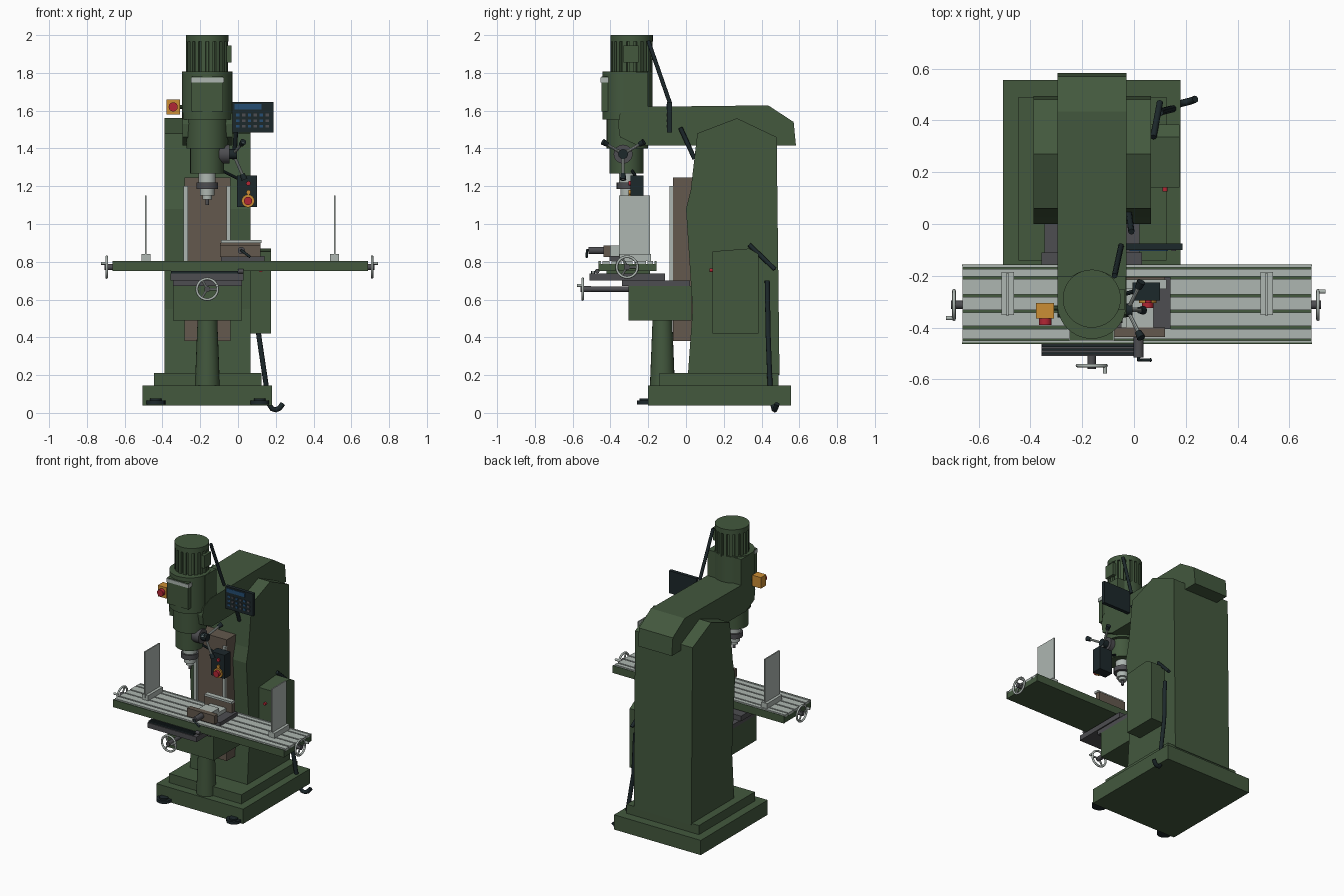
import bpy, bmesh, math
from mathutils import Vector


def mat(name, r, g, b):
    m = bpy.data.materials.new(name)
    m.diffuse_color = (r, g, b, 1)
    return m


GREEN = mat("machine green", 0.056, 0.098, 0.048)
LIGHT = mat("ground steel", 0.42, 0.47, 0.44)
BROWN = mat("slideway brown", 0.125, 0.098, 0.075)
GREY = mat("dark grey", 0.075, 0.075, 0.082)
BLACK = mat("blue black", 0.012, 0.021, 0.024)
ORANGE = mat("orange", 0.60, 0.27, 0.035)
RED = mat("red", 0.45, 0.02, 0.035)
BLUE = mat("screen blue", 0.018, 0.075, 0.17)


def finish(name, bm, m, smooth=False):
    bmesh.ops.recalc_face_normals(bm, faces=bm.faces)
    me = bpy.data.meshes.new(name)
    bm.to_mesh(me)
    bm.free()
    me.materials.append(m)
    ob = bpy.data.objects.new(name, me)
    bpy.context.collection.objects.link(ob)
    if smooth:
        bpy.ops.object.select_all(action='DESELECT')
        bpy.context.view_layer.objects.active = ob
        ob.select_set(True)
        bpy.ops.object.shade_smooth_by_angle(angle=math.radians(35))
    return ob


def box(name, x, y, z, m):
    """Box from (min, max) pairs."""
    bm = bmesh.new()
    bmesh.ops.create_cube(bm, size=1)
    for v in bm.verts:
        v.co = [a[0] + (c + 0.5) * (a[1] - a[0]) for a, c in zip((x, y, z), v.co)]
    return finish(name, bm, m)


def rod(name, p, q, r, m, r2=None, seg=24):
    """Cylinder or cone from p to q."""
    p, q = Vector(p), Vector(q)
    bm = bmesh.new()
    bmesh.ops.create_cone(bm, cap_ends=True, segments=seg, radius1=r,
                          radius2=r if r2 is None else r2, depth=(q - p).length)
    rot = (q - p).to_track_quat('Z', 'Y')
    for v in bm.verts:
        v.co = rot @ v.co + (p + q) / 2
    return finish(name, bm, m, True)


def side_profile(name, pts, x, m):
    """Extrude a (y, z) outline between two x values."""
    bm = bmesh.new()
    a = [bm.verts.new((x[0], y, z)) for y, z in pts]
    b = [bm.verts.new((x[1], y, z)) for y, z in pts]
    bm.faces.new(a)
    bm.faces.new(b[::-1])
    for i in range(len(pts)):
        j = (i + 1) % len(pts)
        bm.faces.new((a[i], a[j], b[j], b[i]))
    return finish(name, bm, m)


def tube(name, pts, r, m):
    cu = bpy.data.curves.new(name, 'CURVE')
    cu.dimensions = '3D'
    cu.bevel_depth, cu.bevel_resolution, cu.use_fill_caps = r, 2, True
    s = cu.splines.new('POLY')
    s.points.add(len(pts) - 1)
    for sp, p in zip(s.points, pts):
        sp.co = (*p, 1)
    cu.materials.append(m)
    ob = bpy.data.objects.new(name, cu)
    bpy.context.collection.objects.link(ob)
    return ob


def handwheel(name, c, axis, r=0.055):
    """Rim, spokes, hub and crank grip facing along axis."""
    c, n = Vector(c), Vector(axis)
    u = Vector((0, 0, 1))
    w = n.cross(u)
    at = lambda a, k: c + (u * math.cos(a) + w * math.sin(a)) * k
    rim = tube(name + "_rim", [at(i * math.tau / 28, r) for i in range(28)], 0.007, LIGHT)
    rim.data.splines[0].use_cyclic_u = True
    for i in range(3):
        rod(name + "_spoke", c, at(0.5 + i * math.tau / 3, r), 0.006, LIGHT, seg=8)
    rod(name + "_hub", c - n * 0.045, c + n * 0.012, 0.016, GREY, seg=16)
    g = at(-1.2, r)
    rod(name + "_grip", g, g + n * 0.03, 0.008, LIGHT, seg=12)


# Base and levelling feet
box("base", (-0.505, 0.18), (-0.2, 0.555), (0.04, 0.145), GREEN)
box("base_step", (-0.445, 0.125), (-0.14, 0.49), (0.145, 0.21), GREEN)
for x in (-0.435, 0.115):
    rod("foot", (x, -0.21, 0.045), (x, -0.21, 0.065), 0.05, BLACK)
    rod("foot_bolt", (x, -0.215, 0.065), (x, -0.215, 0.075), 0.03, BLACK)

# Column and overhead ram
side_profile("column", [(0.01, 0.2), (0.035, 0.55), (0, 1.08), (0.025, 1.18), (0.06, 1.48),
                        (0.27, 1.56), (0.48, 1.46), (0.495, 0.2)], (-0.388, 0.066), GREEN)
side_profile("ram", [(-0.35, 1.46), (-0.36, 1.53), (-0.35, 1.585), (-0.27, 1.62), (0.435, 1.628),
                     (0.57, 1.54), (0.582, 1.415), (-0.255, 1.415)], (-0.295, -0.028), GREEN)

# Vertical slideway with bright rails
box("slideway", (-0.283, -0.04), (-0.07, 0.04), (0.38, 1.245), BROWN)
for x in (-0.288, -0.062):
    box("slide_rail", (x, x + 0.022), (-0.088, -0.06), (0.7, 1.2), LIGHT)

# Knee, its post and the saddle
rod("knee_post", (-0.162, -0.125, 0.145), (-0.162, -0.125, 0.5), 0.066, GREEN, 0.052)
box("knee", (-0.345, 0.022), (-0.305, 0.03), (0.49, 0.672), GREEN)
box("knee_top", (-0.345, 0.022), (-0.34, 0.02), (0.672, 0.702), GREY)
box("saddle", (-0.358, 0.03), (-0.51, -0.11), (0.702, 0.738), GREY)
box("saddle_neck", (-0.335, 0.01), (-0.42, -0.19), (0.738, 0.76), GREEN)
for y in (-0.5, -0.485, -0.47):
    box("saddle_rib", (-0.355, 0.0), (y - 0.004, y + 0.004), (0.738, 0.75), BLACK)
rod("saddle_knob", (0.0, -0.47, 0.75), (0.03, -0.47, 0.75), 0.012, GREY, seg=12)

# Work table with slotted ground top
box("table", (-0.662, 0.686), (-0.461, -0.157), (0.75, 0.788), GREEN)
for y0, y1 in ((-0.458, -0.449), (-0.443, -0.405), (-0.394, -0.341), (-0.332, -0.282),
               (-0.272, -0.212), (-0.203, -0.174), (-0.168, -0.159)):
    box("table_strip", (-0.662, 0.686), (y0, y1), (0.788, 0.804), LIGHT)
for y in (-0.461, -0.159):
    box("table_edge", (-0.664, 0.688), (y - 0.003, y + 0.003), (0.75, 0.803), GREEN)
handwheel("left_wheel", (-0.695, -0.312, 0.772), (-1, 0, 0))
handwheel("right_wheel", (0.71, -0.312, 0.772), (1, 0, 0))
handwheel("front_wheel", (-0.163, -0.547, 0.655), (0, -1, 0))
rod("front_shaft", (-0.163, -0.54, 0.655), (-0.163, -0.3, 0.655), 0.014, GREY, seg=16)

# Splash guards
for x in (-0.488, 0.512):
    box("guard_foot", (x - 0.024, x + 0.024), (-0.352, -0.185), (0.804, 0.84), LIGHT)
    box("guard_panel", (x - 0.004, x + 0.004), (-0.355, -0.19), (0.82, 1.15), LIGHT)

# Vise
box("vise_base", (-0.09, 0.14), (-0.405, -0.205), (0.804, 0.83), GREY)
box("vise_bed", (-0.05, 0.075), (-0.4, -0.22), (0.83, 0.855), LIGHT)
box("vise_front_jaw", (-0.095, 0.12), (-0.437, -0.4), (0.825, 0.885), BROWN)
box("vise_back_jaw", (-0.095, 0.12), (-0.24, -0.205), (0.83, 0.9), BROWN)
box("vise_jaw_plate", (-0.09, 0.125), (-0.25, -0.215), (0.9, 0.915), LIGHT)
box("vise_slider", (-0.03, 0.075), (-0.4, -0.32), (0.855, 0.885), LIGHT)
rod("vise_screw", (0.018, -0.515, 0.86), (0.018, -0.43, 0.86), 0.019, GREY)
tube("vise_crank", [(0.018, -0.51, 0.86), (0.018, -0.525, 0.86), (0.065, -0.525, 0.825)], 0.007, BLACK)

# Milling head
HX, HY = -0.163, -0.31
rod("head", (HX, HY, 1.552), (HX, HY, 1.808), 0.133, GREEN, seg=40)
box("head_block", (-0.295, -0.03), (-0.33, -0.2), (1.552, 1.805), GREEN)
rod("head_lower", (HX, HY, 1.4), (HX, HY, 1.56), 0.11, GREEN, seg=32)
rod("quill_housing", (HX, -0.315, 1.268), (HX, -0.315, 1.41), 0.09, GREEN, 0.09, 32)
box("head_panel", (-0.247, -0.08), (-0.448, -0.39), (1.595, 1.78), GREEN)
box("head_label", (-0.25, -0.075), (-0.452, -0.4), (1.75, 1.775), LIGHT)

# Motor with cooling fins
MY = -0.288
rod("motor_core", (HX, MY, 1.8), (HX, MY, 1.97), 0.098, GREEN, seg=32)
rod("motor_cap", (HX, MY, 1.965), (HX, MY, 2.0), 0.112, GREEN, seg=40)
for i in range(18):
    a = i * math.tau / 18
    d = Vector((math.cos(a), math.sin(a), 0))
    fin = box("motor_fin", (0.09, 0.111), (-0.011, 0.011), (1.8, 1.968), GREEN)
    fin.location, fin.rotation_euler = (HX, MY, 0), (0, 0, a)
box("motor_terminal_box", (-0.07, -0.035), (-0.33, -0.252), (1.855, 1.945), GREEN)

# Spindle and cutter
for z0, z1, r, m in ((1.215, 1.27, 0.045, LIGHT), (1.185, 1.22, 0.057, GREY),
                     (1.15, 1.185, 0.038, LIGHT), (1.13, 1.15, 0.025, LIGHT),
                     (1.1, 1.13, 0.01, GREY)):
    rod("spindle", (HX, HY, z0), (HX, HY, z1), r, m)

# Quill feed handles
hub = Vector((-0.025, -0.333, 1.37))
rod("feed_boss", (-0.1, -0.333, 1.37), (-0.045, -0.333, 1.37), 0.05, GREY)
rod("feed_hub", (-0.05, -0.333, 1.37), (-0.005, -0.333, 1.37), 0.026, BLACK)
for tip in ((0.028, -0.44, 1.435), (0.028, -0.223, 1.435), (0.035, -0.333, 1.235)):
    tip = Vector(tip)
    rod("feed_lever", hub, tip, 0.008, LIGHT, seg=10)
    rod("feed_grip", hub.lerp(tip, 0.78), tip, 0.013, BLACK, 0.017, 12)

# Emergency stop box beside the head
box("stop_box", (-0.378, -0.308), (-0.365, -0.305), (1.58, 1.658), ORANGE)
rod("stop_button", (-0.343, -0.39, 1.62), (-0.343, -0.36, 1.62), 0.024, RED)
rod("stop_box_bracket", (-0.32, -0.325, 1.62), (-0.27, -0.325, 1.62), 0.01, GREEN, seg=10)

# Hanging control pendant
box("pendant", (-0.005, 0.1), (-0.295, -0.225), (1.09, 1.258), BLACK)
rod("pendant_stop_ring", (0.053, -0.305, 1.122), (0.053, -0.29, 1.122), 0.034, ORANGE)
rod("pendant_stop", (0.053, -0.325, 1.122), (0.053, -0.3, 1.122), 0.022, RED)
for z, m in ((1.215, RED), (1.168, ORANGE)):
    rod("pendant_button", (0.055, -0.305, z), (0.055, -0.29, z), 0.012, m, seg=12)
rod("pendant_hanger", (0.0, -0.26, 1.24), (-0.1, -0.29, 1.29), 0.008, BLACK, seg=8)

# Position readout on its arm
box("readout", (-0.03, 0.188), (-0.1, -0.075), (1.485, 1.645), BLACK)
box("readout_screen", (-0.018, 0.125), (-0.104, -0.098), (1.606, 1.634), BLUE)
for i in range(6):
    for j in range(3):
        x, z = -0.01 + i * 0.031, 1.51 + j * 0.03
        box("readout_key", (x, x + 0.018), (-0.104, -0.098), (z, z + 0.014), GREY if i % 2 else BLUE)
tube("readout_arm", [(-0.075, -0.2, 1.97), (-0.05, -0.085, 1.64)], 0.011, BLACK)

# Electrical cabinet
side_profile("cabinet", [(0.14, 0.42), (0.14, 0.855), (0.335, 0.87), (0.385, 0.84), (0.385, 0.42)],
             (0.06, 0.175), GREEN)
rod("cabinet_button", (0.12, 0.125, 0.755), (0.12, 0.145, 0.755), 0.01, RED, seg=12)

# Levers and hose
tube("hose", [(0.1, 0.43, 0.7), (0.11, 0.435, 0.41), (0.15, 0.445, 0.14), (0.165, 0.46, 0.045),
              (0.18, 0.465, 0.022), (0.2, 0.47, 0.016), (0.22, 0.475, 0.025),
              (0.237, 0.482, 0.048)], 0.014, BLACK)
tube("side_lever", [(0.075, 0.335, 0.89), (0.1, 0.47, 0.76)], 0.012, BLACK)
tube("ram_lever", [(-0.01, -0.03, 1.51), (-0.02, 0.045, 1.345)], 0.012, BLACK)
